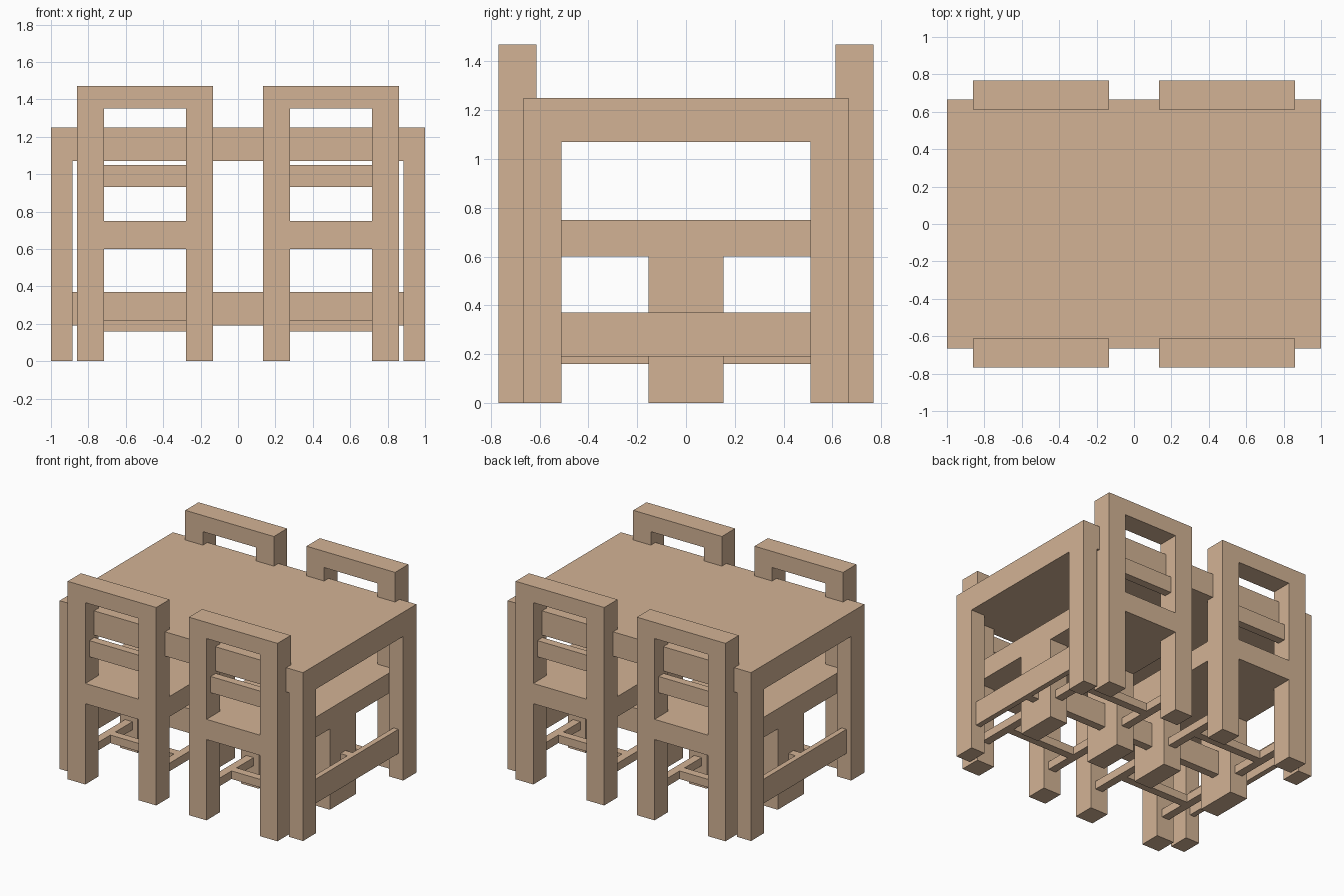
import bpy, bmesh
from mathutils import Matrix, Vector

if "Cube" in bpy.data.objects:
    bpy.data.objects.remove(bpy.data.objects["Cube"])

wood = bpy.data.materials.new("wood")
wood.diffuse_color = (0.65, 0.45, 0.30, 1)
wood.use_nodes = True
wood.node_tree.nodes["Principled BSDF"].inputs["Base Color"].default_value = wood.diffuse_color


def mesh_of_boxes(name, boxes):
    """One mesh made of boxes given as (x0, x1, y0, y1, z0, z1)."""
    bm = bmesh.new()
    for x0, x1, y0, y1, z0, z1 in boxes:
        centre = Vector((x0 + x1, y0 + y1, z0 + z1)) / 2
        size = Matrix.Diagonal((x1 - x0, y1 - y0, z1 - z0, 1))
        bmesh.ops.create_cube(bm, size=1, matrix=Matrix.Translation(centre) @ size)
    me = bpy.data.meshes.new(name)
    bm.to_mesh(me)
    bm.free()
    me.materials.append(wood)
    return me


def place(name, me, loc=(0, 0, 0), turn=0.0):
    ob = bpy.data.objects.new(name, me)
    ob.location = loc
    ob.rotation_euler.z = turn
    bpy.context.collection.objects.link(ob)
    return ob


def mirrored_x(box):
    x0, x1, *rest = box
    return [box, (-x1, -x0, *rest)]


# Table
TX, TY, TZ = 1.0, 0.665, 1.07
LX, LY = 0.885, 0.51
place("table_top", mesh_of_boxes("table_top", [(-TX, TX, -TY, TY, TZ, 1.25)]))
place("table_legs", mesh_of_boxes("table_legs",
      mirrored_x((LX, TX, -TY, -LY, 0, TZ)) + mirrored_x((LX, TX, LY, TY, 0, TZ))))
place("table_side_stretchers", mesh_of_boxes("table_side_stretchers",
      mirrored_x((0.92, 0.96, -LY, LY, 0.19, 0.37))))
place("table_centre_stretcher", mesh_of_boxes("table_centre_stretcher",
      [(-0.92, 0.92, -0.03, 0.03, 0.19, 0.37)]))

# Chair parts, centred on x = 0, back at -y, front edge at y = 0
W, I = 0.364, 0.219          # outer and inner half widths
BACK, POST, FRONT = -0.768, -0.612, -0.154
chair = {
    "back_posts": mirrored_x((I, W, BACK, POST, 0, 1.35)),
    "top_rail": [(-W, W, BACK, POST, 1.35, 1.47)],
    "back_slat": [(-I, I, -0.72, -0.66, 0.93, 1.05)],
    "seat": [(-I, I, BACK, POST, 0.6, 0.75), (-W, W, POST, 0, 0.6, 0.75)],
    "front_legs": mirrored_x((I, W, FRONT, 0, 0, 0.6)),
    "side_stretchers": mirrored_x((0.262, 0.322, POST, FRONT, 0.16, 0.22)),
    "cross_stretcher": [(-0.262, 0.262, -0.413, -0.353, 0.16, 0.22)],
}

# Four chairs, two on each long side
for part, boxes in chair.items():
    me = mesh_of_boxes("chair_" + part, boxes)
    for row, turn in (("front", 0.0), ("back", 3.14159265)):
        for side, x in (("left", -0.498), ("right", 0.498)):
            place(f"chair_{row}_{side}_{part}", me, (x, 0, 0), turn)
